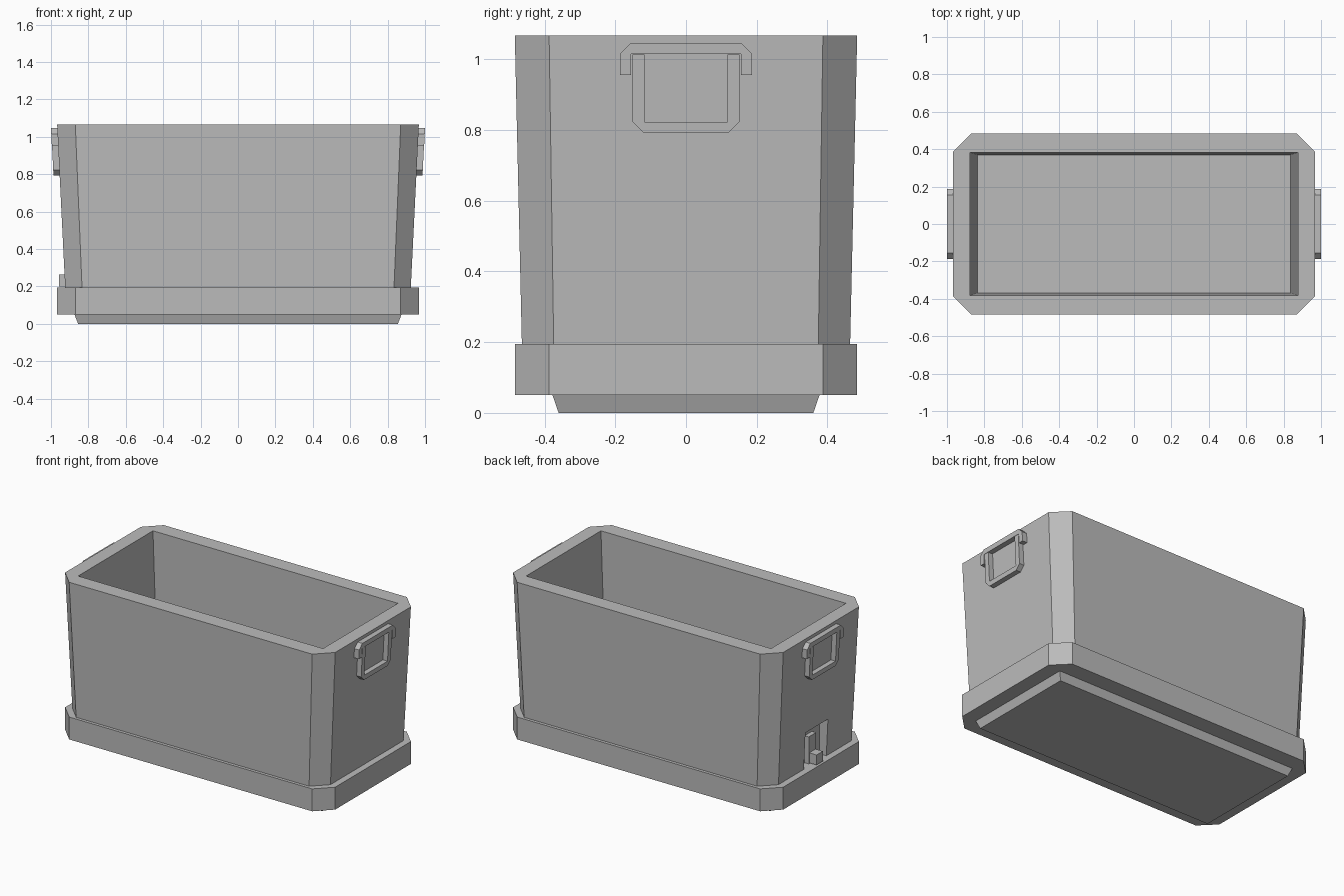
import bpy
import bmesh

if "Cube" in bpy.data.objects:
    bpy.data.objects.remove(bpy.data.objects["Cube"])

grey = bpy.data.materials.new("plain grey")
grey.use_nodes = True
colour = (0.5, 0.5, 0.5, 1)
grey.diffuse_color = colour
grey.node_tree.nodes["Principled BSDF"].inputs["Base Color"].default_value = colour


def finish(name, bm):
    """Clean a bmesh and turn it into a grey, flat-shaded object."""
    bmesh.ops.remove_doubles(bm, verts=bm.verts, dist=0.0001)
    bmesh.ops.recalc_face_normals(bm, faces=bm.faces)
    mesh = bpy.data.meshes.new(name)
    bm.to_mesh(mesh)
    bm.free()
    mesh.materials.append(grey)
    obj = bpy.data.objects.new(name, mesh)
    bpy.context.collection.objects.link(obj)
    return obj


def loft(name, sections):
    """Join stacked (half x, half y, corner cut, z) outlines, capping both ends."""
    bm = bmesh.new()
    rings = []
    for x, y, c, z in sections:
        outline = [(x, c - y), (x, y - c), (x - c, y), (c - x, y),
                   (-x, y - c), (-x, c - y), (c - x, -y), (x - c, -y)]
        rings.append([bm.verts.new((px, py, z)) for px, py in outline])
    for a, b in zip(rings, rings[1:]):
        for i in range(8):
            j = (i + 1) % 8
            bm.faces.new((a[i], a[j], b[j], b[i]))
    bm.faces.new(rings[0])
    bm.faces.new(rings[-1])
    return finish(name, bm)


def box(name, low, high):
    bm = bmesh.new()
    bmesh.ops.create_cube(bm, size=1)
    for v in bm.verts:
        v.co = [(a + b) / 2 + (b - a) * c for a, b, c in zip(low, high, v.co)]
    return finish(name, bm)


def wall_x(z):
    """Half width of the tapered tub at a height."""
    return 0.924 + 0.043 * (z - 0.195) / 0.872


def wall_strip(name, side, outer, inner, depth):
    """Raised symmetric band on an end wall between two half paths of (y, z)."""
    bm = bmesh.new()
    paths = []
    for half in (outer, inner):
        path = [(-y, z) for y, z in half] + [(y, z) for y, z in reversed(half)]
        paths.append([[bm.verts.new((side * (wall_x(z) + d), y, z)) for d in (-0.005, depth)]
                      for y, z in path])
    o, i = paths
    last = len(o) - 1
    for k in range(last):
        bm.faces.new((o[k][1], o[k + 1][1], i[k + 1][1], i[k][1]))
        bm.faces.new((o[k][0], o[k + 1][0], i[k + 1][0], i[k][0]))
        for p in paths:
            bm.faces.new((p[k][0], p[k + 1][0], p[k + 1][1], p[k][1]))
    for k in (0, last):
        bm.faces.new((o[k][0], o[k][1], i[k][1], i[k][0]))
    return finish(name, bm)


# Tapered tub with cut corners and a rectangular hollow
tub = loft("tub", [(0.924, 0.464, 0.09, 0.195), (0.967, 0.484, 0.097, 1.067),
                   (0.877, 0.383, 0, 1.067), (0.838, 0.37, 0, 0.21)])

# Base tray and the bevelled foot beneath it
loft("base", [(0.967, 0.484, 0.097, 0.05), (0.967, 0.484, 0.097, 0.195)])
loft("foot", [(0.855, 0.36, 0, 0), (0.875, 0.378, 0, 0.052)])

# Niche cut into the right end wall
cutter = box("niche_cutter", (-1.1, -0.115, 0.1), (-0.875, 0.115, 0.435))
cutter.hide_render = True
cut = tub.modifiers.new("niche", 'BOOLEAN')
cut.operation = 'DIFFERENCE'
cut.solver = 'EXACT'
cut.object = cutter
bpy.context.view_layer.objects.active = tub
bpy.ops.object.modifier_apply(modifier=cut.name)
bpy.data.objects.remove(cutter)

# Drain valve inside the niche
box("valve_body", (-0.905, -0.037, 0.19), (-0.87, 0.037, 0.37))
box("valve_spout", (-0.957, -0.032, 0.2), (-0.9, 0.032, 0.265))

# Carrying handle and hooked bracket on each end
for side, word in ((1, "left"), (-1, "right")):
    wall_strip(word + "_handle_bracket", side,
               [(0.187, 0.955), (0.187, 1.015), (0.156, 1.046)],
               [(0.156, 0.955), (0.156, 1.014), (0.15, 1.014)], 0.034)
    wall_strip(word + "_handle", side,
               [(0.151, 1.013), (0.151, 0.823), (0.12, 0.792)],
               [(0.118, 1.013), (0.118, 0.823), (0.112, 0.823)], 0.033)
